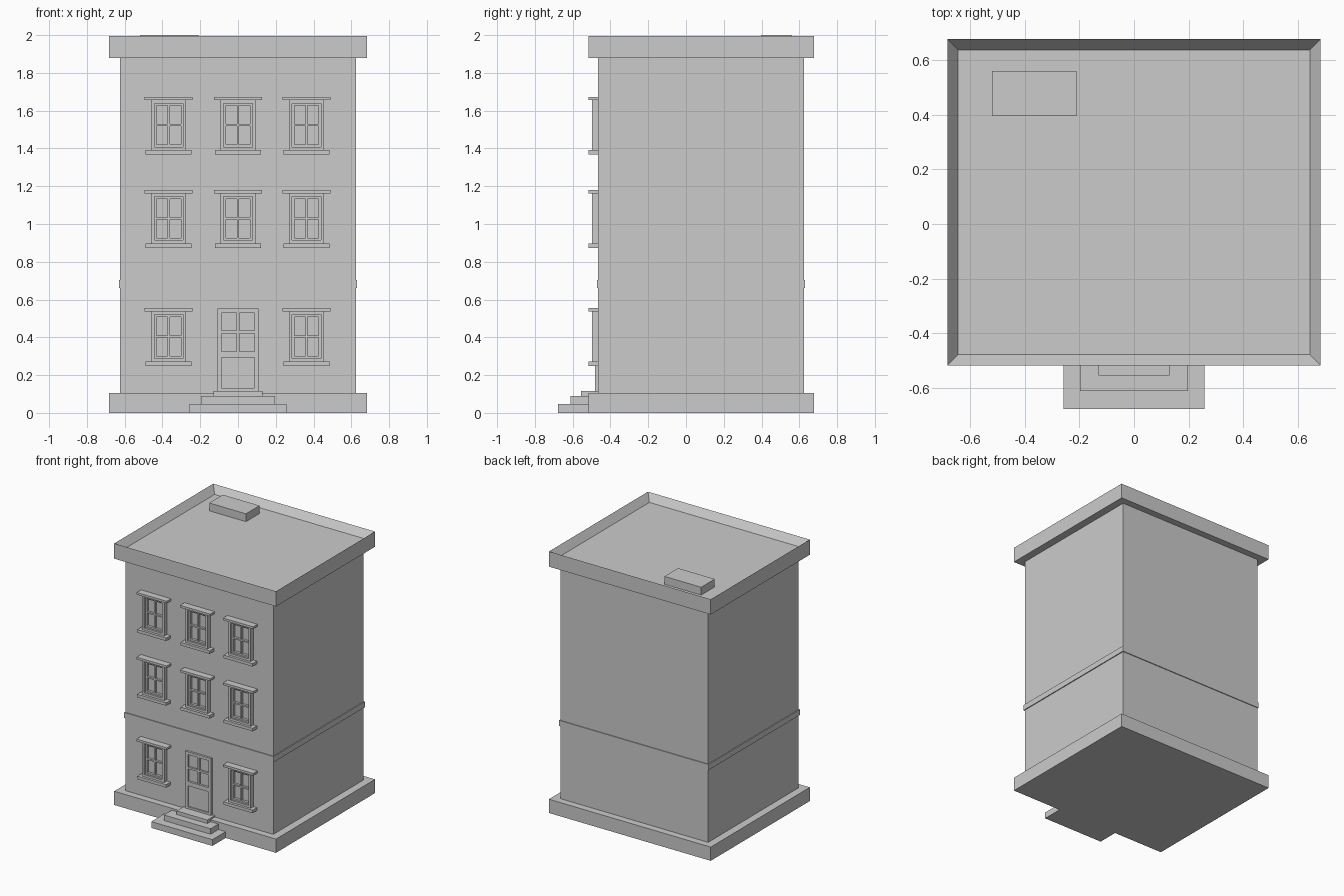
import bpy, bmesh
from mathutils import Matrix, Vector

if "Cube" in bpy.data.objects:
    bpy.data.objects.remove(bpy.data.objects["Cube"])

WALL = -0.465  # y of the front wall


def add_box(bm, x0, x1, y0, y1, z0, z1):
    size = Matrix.Diagonal((x1 - x0, y1 - y0, z1 - z0, 1))
    mid = Matrix.Translation(((x0 + x1) / 2, (y0 + y1) / 2, (z0 + z1) / 2))
    bmesh.ops.create_cube(bm, size=1, matrix=mid @ size)


def finish(name, bm):
    mesh = bpy.data.meshes.new(name)
    bm.to_mesh(mesh)
    bm.free()
    obj = bpy.data.objects.new(name, mesh)
    bpy.context.collection.objects.link(obj)
    return obj


def boxes(name, *dims):
    bm = bmesh.new()
    for d in dims:
        add_box(bm, *d)
    return finish(name, bm)


def ring(x, z0, z1, t, front):
    """Four bars around a rectangle of half width x, standing on the wall."""
    return [(-x, -x + t, front, WALL, z0, z1), (x - t, x, front, WALL, z0, z1),
            (-x + t, x - t, front, WALL, z0, z0 + t),
            (-x + t, x - t, front, WALL, z1 - t, z1)]


# Main masses
boxes("plinth", (-0.683, 0.683, -0.517, 0.677, 0, 0.105))
boxes("walls", (-0.624, 0.624, WALL, 0.624, 0.105, 1.88))
boxes("string_course", (-0.631, 0.631, -0.472, 0.63, 0.66, 0.703))

# Cornice with a sunken flat roof
bm = bmesh.new()
add_box(bm, -0.683, 0.683, -0.517, 0.677, 1.88, 1.996)
top = max(bm.faces, key=lambda f: f.calc_center_median().z)
bmesh.ops.inset_region(bm, faces=[top], thickness=0.056)
bmesh.ops.translate(bm, verts=top.verts, vec=Vector((0, 0, -0.056)))
finish("cornice_roof", bm)
boxes("roof_hatch", (-0.52, -0.21, 0.396, 0.56, 1.94, 2.0))

# Window, built once: sill, head, frame, sash and glazing bars
window = boxes("window",
               (-0.122, 0.122, -0.517, WALL, 0, 0.023),
               (-0.127, 0.127, -0.517, WALL, 0.288, 0.305),
               *ring(0.093, 0.023, 0.288, 0.017, -0.498),
               *ring(0.076, 0.04, 0.271, 0.012, -0.484),
               (-0.006, 0.006, -0.482, WALL, 0.052, 0.259),
               (-0.064, 0.064, -0.482, WALL, 0.15, 0.161))
spots = [(x, z) for z in (0.249, 0.874, 1.368) for x in (-0.367, 0, 0.363)
         if not (x == 0 and z < 0.5)]
for i, (x, z) in enumerate(spots):
    obj = window
    if i:
        obj = bpy.data.objects.new("window", window.data)
        bpy.context.collection.objects.link(obj)
    obj.location = (x, 0, z)

# Front door: frame, mid rail, glazing bars over a sunken lower panel
boxes("front_door",
      *ring(0.109, 0.11, 0.552, 0.022, -0.481),
      (-0.087, 0.087, -0.481, WALL, 0.292, 0.325),
      (-0.008, 0.008, -0.479, WALL, 0.325, 0.53),
      (-0.087, 0.087, -0.479, WALL, 0.42, 0.435),
      (-0.087, 0.087, -0.471, WALL, 0.132, 0.292))

# Entrance steps
for x, y, z0, z1 in ((0.258, -0.677, 0, 0.048), (0.197, -0.612, 0.048, 0.09),
                     (0.13, -0.555, 0.09, 0.117)):
    boxes("entrance_step", (-x, x, y, WALL, z0, z1))
